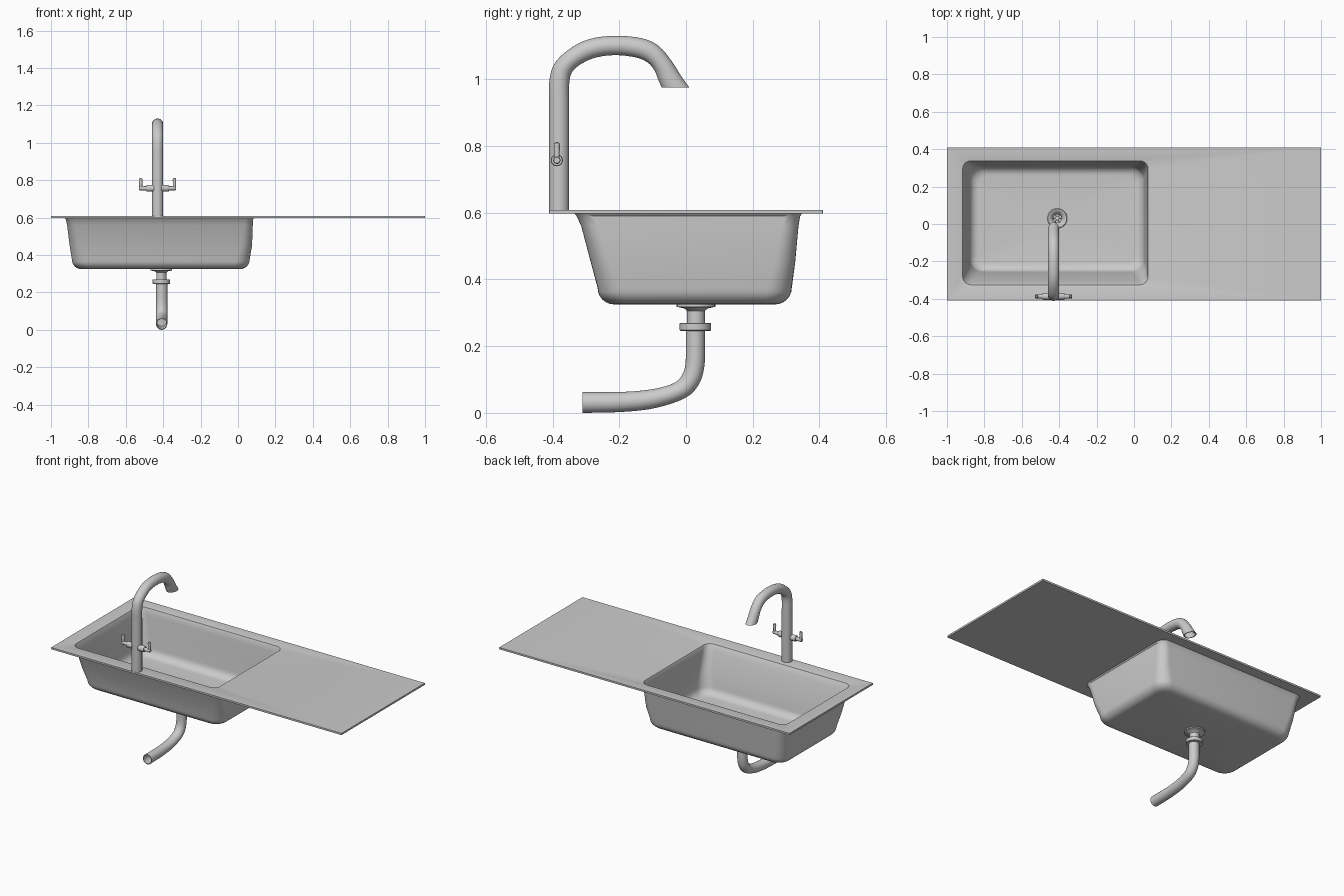
import bpy, bmesh, math
from mathutils import Vector

if "Cube" in bpy.data.objects:
    bpy.data.objects.remove(bpy.data.objects["Cube"])


def finish(bm, name, angle=35):
    bmesh.ops.remove_doubles(bm, verts=bm.verts, dist=1e-5)
    bmesh.ops.recalc_face_normals(bm, faces=bm.faces)
    me = bpy.data.meshes.new(name)
    bm.to_mesh(me)
    bm.free()
    ob = bpy.data.objects.new(name, me)
    bpy.context.collection.objects.link(ob)
    bpy.ops.object.select_all(action='DESELECT')
    ob.select_set(True)
    bpy.context.view_layer.objects.active = ob
    bpy.ops.object.shade_smooth_by_angle(angle=math.radians(angle))
    return ob


def skin(name, rings, closed=False, caps=False):
    """Join successive rings of points with quads."""
    bm = bmesh.new()
    rows = [[bm.verts.new(p) for p in r] for r in rings]
    n = len(rows[0])
    for a, b in zip(rows, rows[1:] + rows[:1] if closed else rows[1:]):
        for i in range(n):
            j = (i + 1) % n
            bm.faces.new((a[i], a[j], b[j], b[i]))
    if caps:
        bm.faces.new(rows[0])
        bm.faces.new(rows[-1])
    return finish(bm, name)


def round_rect(x0, x1, y0, y1, r, z, k=8):
    pts = []
    corners = ((x1 - r, y1 - r), (x0 + r, y1 - r), (x0 + r, y0 + r), (x1 - r, y0 + r))
    for q, (cx, cy) in enumerate(corners):
        for i in range(k + 1):
            a = (q + i / k) * math.pi / 2
            pts.append((cx + r * math.cos(a), cy + r * math.sin(a), z))
    return pts


def lathe(name, profile, origin, axis='Z', n=32, closed=False, caps=False):
    ox, oy, oz = origin
    rings = []
    for r, h in profile:
        ring = []
        for i in range(n):
            c, s = r * math.cos(2 * math.pi * i / n), r * math.sin(2 * math.pi * i / n)
            ring.append((ox + c, oy + s, oz + h) if axis == 'Z' else (ox + h, oy + c, oz + s))
        rings.append(ring)
    return skin(name, rings, closed, caps)


def bent_tube(name, pairs, x, rx, n=28, steps=4):
    """Tube in the yz plane from (outer y, z, inner y, z) silhouette pairs."""
    P = [Vector(p) for p in pairs]
    path = []
    for i in range(len(P) - 1):
        a, b, c, d = P[max(i - 1, 0)], P[i], P[i + 1], P[min(i + 2, len(P) - 1)]
        for s in range(steps):
            t = s / steps
            path.append(0.5 * (2 * b + (c - a) * t + (2 * a - 5 * b + 4 * c - d) * t * t
                               + (3 * b - a - 3 * c + d) * t ** 3))
    path.append(P[-1])

    def ring(v, k=1.0):
        cy, cz = (v[0] + v[2]) / 2, (v[1] + v[3]) / 2
        hy, hz = (v[0] - v[2]) / 2 * k, (v[1] - v[3]) / 2 * k
        return [(x + rx * k * math.sin(a), cy + hy * math.cos(a), cz + hz * math.cos(a))
                for a in (2 * math.pi * i / n for i in range(n))]
    rings = [ring(v) for v in path]
    # hollow mouth
    rings += [ring(v, 0.85) for v in reversed(path[-9:])]
    return skin(name, rings, caps=True)


# Sink: basin and drainboard in one pressed shell with a drain hole
DX, DY = -0.41, 0.03
walls = [(-0.92, 0.08, -0.328, 0.342, 0.045, 0.590),
         (-0.914, 0.079, -0.314, 0.337, 0.05, 0.56),
         (-0.90, 0.075, -0.285, 0.327, 0.06, 0.45)]
for i in range(7):
    a = i / 6 * math.pi / 2
    d, z = 0.05 * (1 - math.cos(a)), 0.375 - 0.05 * math.sin(a)
    walls.append((-0.888 + d, 0.062 - d, -0.265 + d, 0.317 - d, 0.075 - d * 0.4, z))
hole = (DX - 0.045, DX + 0.045, DY - 0.045, DY + 0.045, 0.045)
T = 0.008
inner = [round_rect(x0 + T, x1 - T, y0 + T, y1 - T, r - 0.004, z + T)
         for x0, x1, y0, y1, r, z in walls]
outer = [round_rect(*w) for w in walls]
rings = [round_rect(*hole, 0.325 + T)] + inner[::-1]
rings += [round_rect(-0.916, 0.076, -0.325, 0.338, 0.045, 0.606),
          round_rect(-0.922, 0.082, -0.331, 0.344, 0.05, 0.608),
          round_rect(-1, 1, -0.41, 0.41, 0.001, 0.608),
          round_rect(-1, 1, -0.41, 0.41, 0.001, 0.597),
          round_rect(-0.926, 0.086, -0.334, 0.348, 0.05, 0.597)]
rings += outer + [round_rect(*hole, 0.325)]
skin("sink_shell", rings, closed=True)

# Drain cup with flange and tailpiece
lathe("drain_cup", [(0.053, 0.333), (0.05, 0.337), (0.044, 0.336), (0.03, 0.324), (0.022, 0.31),
                    (0.022, 0.25), (0.027, 0.25), (0.027, 0.306), (0.035, 0.313),
                    (0.058, 0.318), (0.058, 0.325)], (DX, DY, 0), closed=True)
# Strainer: hub and spokes
lathe("strainer_hub", [(0.011, 0.314), (0.011, 0.321), (0.006, 0.324)], (DX, DY, 0), caps=True)
for i in range(3):
    bm = bmesh.new()
    bmesh.ops.create_cube(bm, size=1)
    for v in bm.verts:
        v.co = (v.co.x * 0.05, v.co.y * 0.005, v.co.z * 0.005)
    ob = finish(bm, "strainer_spoke")
    ob.location = (DX, DY, 0.317)
    ob.rotation_euler.z = i * math.pi / 3
# Coupling nut
lathe("coupling_nut", [(0.026, 0.246), (0.045, 0.246), (0.047, 0.248), (0.047, 0.268),
                       (0.045, 0.27), (0.026, 0.27)], (DX, DY - 0.002, 0), closed=True)
# Waste pipe
bent_tube("waste_pipe", [(0.057, 0.26, 0, 0.26), (0.057, 0.2, 0, 0.2), (0.055, 0.14, -0.002, 0.145),
                         (0.04, 0.088, -0.012, 0.113), (0, 0.046, -0.035, 0.09),
                         (-0.09, 0.015, -0.095, 0.072), (-0.19, 0.003, -0.185, 0.063),
                         (-0.31, 0, -0.31, 0.062)], -0.408, 0.03)

# Tap column and spout
TX, TY = -0.43, -0.38
bent_tube("tap_spout", [(-0.41, 0.6, -0.35, 0.6), (-0.41, 0.8, -0.35, 0.8), (-0.41, 0.92, -0.35, 0.92),
                        (-0.41, 0.99, -0.35, 0.985), (-0.395, 1.045, -0.342, 1.02),
                        (-0.35, 1.09, -0.315, 1.045), (-0.29, 1.12, -0.27, 1.065),
                        (-0.21, 1.13, -0.21, 1.072), (-0.13, 1.122, -0.15, 1.065),
                        (-0.08, 1.098, -0.115, 1.05), (-0.04, 1.05, -0.095, 1.027),
                        (-0.015, 1.01, -0.083, 0.998), (0.01, 0.975, -0.073, 0.975)], TX, 0.03)

# Mirrored valve handles
for side, s in (("left", -1), ("right", 1)):
    lathe(side + "_valve", [(0.018, s * 0.02), (0.018, s * 0.057), (0.016, s * 0.06), (0.011, s * 0.06),
                            (0.011, s * 0.096), (0.009, s * 0.099)],
          (TX, TY - 0.007, 0.757), axis='X', n=24, caps=True)
    lathe(side + "_lever", [(0.008, -0.005), (0.009, 0.045), (0.008, 0.051), (0.004, 0.054)],
          (TX + s * 0.09, TY - 0.007, 0.757), n=16, caps=True)
